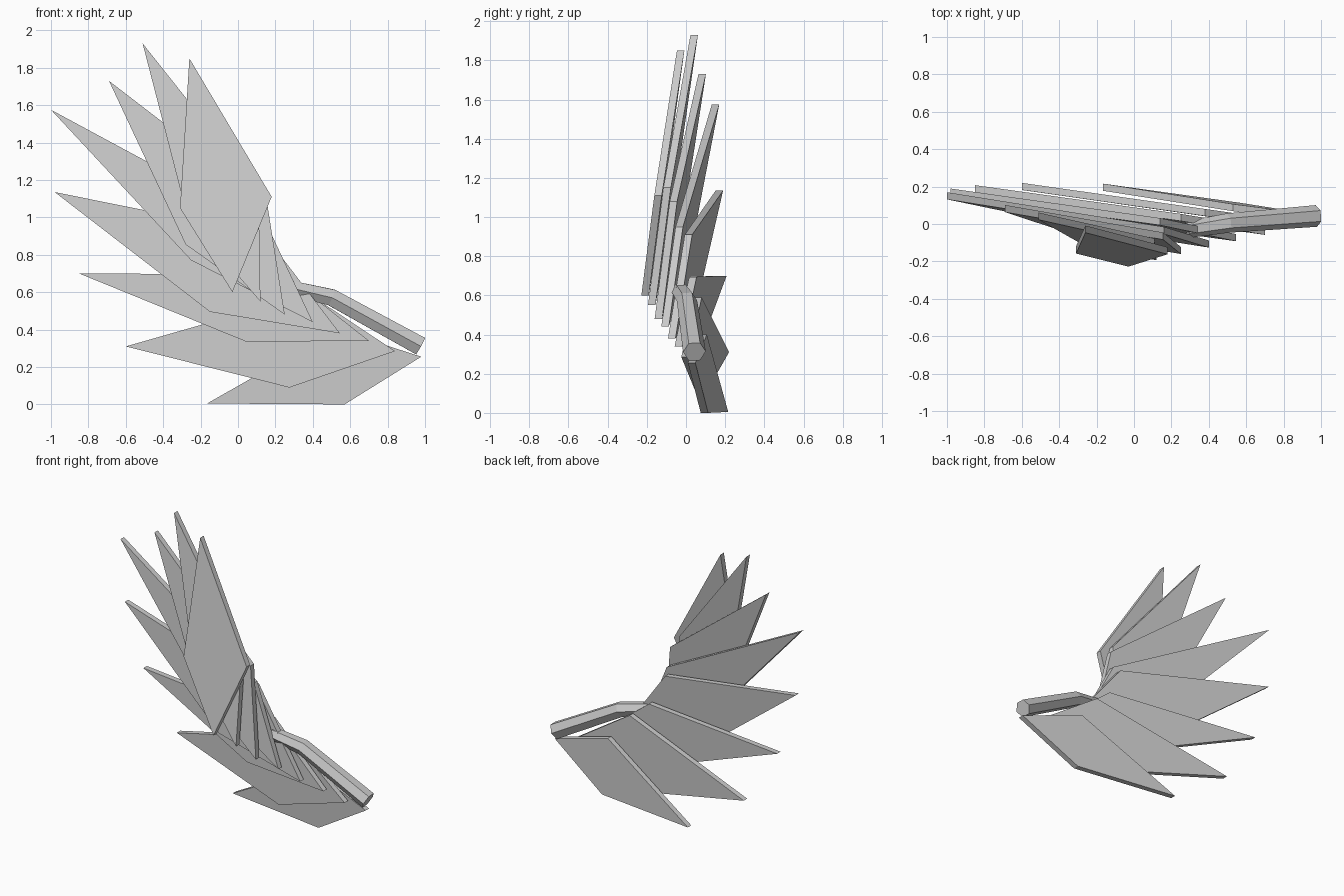
import bpy
import bmesh
import math
from mathutils import Vector

if "Cube" in bpy.data.objects:
    bpy.data.objects.remove(bpy.data.objects["Cube"], do_unlink=True)

grey = bpy.data.materials.new("light_grey")
grey.use_nodes = True
colour = (0.6, 0.6, 0.6, 1)
grey.diffuse_color = colour
grey.node_tree.nodes["Principled BSDF"].inputs["Base Color"].default_value = colour


def finish(name, bm):
    bmesh.ops.recalc_face_normals(bm, faces=bm.faces)
    mesh = bpy.data.meshes.new(name)
    bm.to_mesh(mesh)
    bm.free()
    mesh.materials.append(grey)
    obj = bpy.data.objects.new(name, mesh)
    bpy.context.collection.objects.link(obj)
    return obj


THICKNESS = 0.038
LEAN = 0.143    # how far each feather sweeps back along its length
SPACING = 0.034  # step back from one feather to the next


def feather(name, outline, depth):
    """Kite-shaped slab: quill, upper corner, tip, lower corner as (x, z)."""
    points = [Vector(p) for p in outline]
    quill, tip = points[0], points[2]
    axis = (tip - quill).normalized()
    bm = bmesh.new()
    front = [bm.verts.new((p.x, depth + LEAN * (p - quill).dot(axis), p.y))
             for p in points]
    back = [bm.verts.new(v.co + Vector((0, THICKNESS, 0))) for v in front]
    bm.faces.new(front)
    bm.faces.new(back)
    for i in range(4):
        j = (i + 1) % 4
        bm.faces.new((front[i], front[j], back[j], back[i]))
    return finish(name, bm)


# Fan of feathers, from the foremost upright one to the lowest
outlines = [
    [(-0.03, 0.60), (0.18, 1.11), (-0.26, 1.85), (-0.31, 1.05)],
    [(0.12, 0.55), (0.11, 1.15), (-0.51, 1.93), (-0.27, 1.0)],
    [(0.25, 0.48), (0.155, 1.08), (-0.69, 1.73), (-0.28, 0.855)],
    [(0.40, 0.44), (0.16, 0.95), (-1.0, 1.575), (-0.25, 0.77)],
    [(0.545, 0.38), (0.14, 0.91), (-0.98, 1.135), (-0.15, 0.495)],
    [(0.70, 0.34), (0.25, 0.695), (-0.85, 0.70), (0.045, 0.335)],
    [(0.84, 0.285), (0.38, 0.59), (-0.60, 0.31), (0.275, 0.09)],
    [(0.98, 0.255), (0.53, 0.40), (-0.165, 0.005), (0.57, 0.0)],
]
for i, outline in enumerate(outlines):
    feather(f"feather_{i + 1}", outline, -0.228 + SPACING * i)

# Bent six-sided arm along the leading edge
path = [Vector(p) for p in ((0.975, 0.043, 0.312), (0.5, 0.005, 0.572),
                            (0.285, -0.03, 0.622))]
radii = (0.058, 0.052, 0.045)
bm = bmesh.new()
rings = []
for i, (centre, radius) in enumerate(zip(path, radii)):
    along = (path[min(i + 1, 2)] - path[max(i - 1, 0)]).normalized()
    up = along.cross(Vector((0, 1, 0))).normalized()
    side = up.cross(along)
    rings.append([bm.verts.new(centre + radius * (math.cos(a) * side + math.sin(a) * up))
                  for a in (k * math.pi / 3 for k in range(6))])
for a, b in zip(rings, rings[1:]):
    for k in range(6):
        n = (k + 1) % 6
        bm.faces.new((a[k], a[n], b[n], b[k]))
bm.faces.new(rings[0])
bm.faces.new(rings[-1])
finish("wing_arm", bm)
